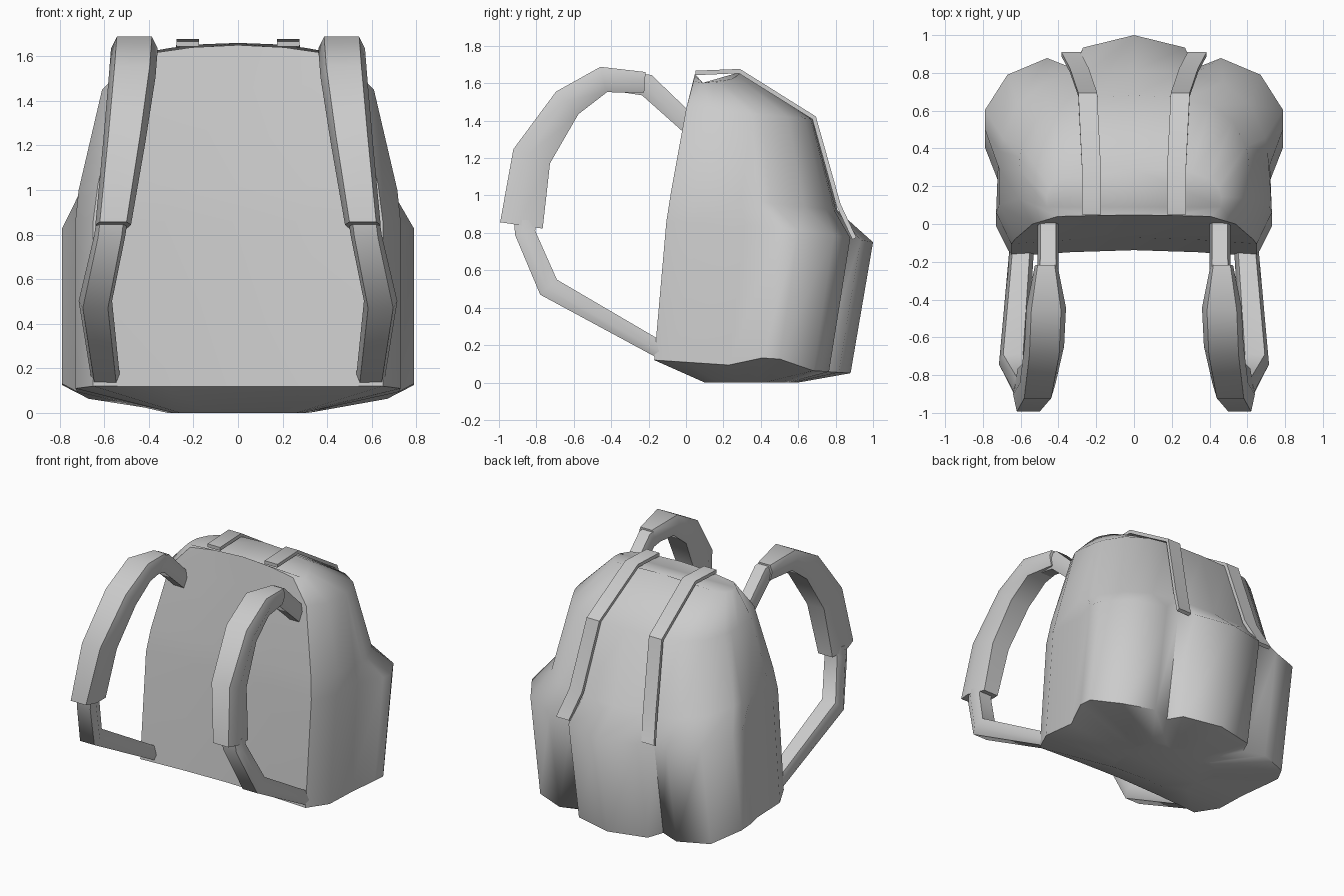
import bpy
import bmesh
import math
from mathutils import Vector

if "Cube" in bpy.data.objects:
    bpy.data.objects.remove(bpy.data.objects["Cube"])

grey = bpy.data.materials.new("plain grey")
grey.use_nodes = True
grey.diffuse_color = (0.6, 0.6, 0.6, 1)
grey.node_tree.nodes["Principled BSDF"].inputs["Base Color"].default_value = (0.6, 0.6, 0.6, 1)


def loft(name, rings, angle):
    """Join equal-length closed rings into a capped, smooth-shaded skin."""
    bm = bmesh.new()
    loops = [[bm.verts.new(p) for p in ring] for ring in rings]
    n = len(loops[0])
    for a, b in zip(loops, loops[1:]):
        for i in range(n):
            j = (i + 1) % n
            bm.faces.new((a[i], a[j], b[j], b[i]))
    bm.faces.new(loops[0])
    bm.faces.new(loops[-1])
    bmesh.ops.recalc_face_normals(bm, faces=bm.faces)
    mesh = bpy.data.meshes.new(name)
    bm.to_mesh(mesh)
    bm.free()
    mesh.materials.append(grey)
    obj = bpy.data.objects.new(name, mesh)
    bpy.context.collection.objects.link(obj)
    bpy.ops.object.select_all(action="DESELECT")
    obj.select_set(True)
    bpy.context.view_layer.objects.active = obj
    bpy.ops.object.shade_smooth_by_angle(angle=math.radians(angle))
    return obj


def sweep(name, path, profile, side, angle=50):
    """Sweep a profile along (x, y, z, half width, half thickness) stations."""
    pts = [Vector(s[:3]) for s in path]
    rings = []
    for i, (x, y, z, w, h) in enumerate(path):
        t = Vector((0, 0, 0))
        if i > 0:
            t += (pts[i] - pts[i - 1]).normalized()
        if i < len(pts) - 1:
            t += (pts[i + 1] - pts[i]).normalized()
        n = Vector((0, -t.z, t.y)).normalized()
        rings.append([(side * (x + u * w), y + n.y * v * h, z + n.z * v * h)
                      for u, v in profile])
    return loft(name, rings, angle)


# Half outlines from front centre to back centre: (x, depth fraction)
PLAIN = [(0, .03), (.45, .02), (.88, 0), (1, .2), (1, .42), (.97, .6),
         (.86, .8), (.66, .93), (.44, .98), (.34, .99), (0, 1)]
LOBED = [(0, .03), (.33, .02), (.65, 0), (.73, .15), (.72, .38), (.79, .55),
         (.79, .64), (.67, .81), (.46, .89), (.32, .84), (.27, .94), (0, 1)]
PLAIN.insert(5, (.99, .52))


def ring(outline, width, front, back, z_of):
    half = [(x * width, front + t * (back - front), z_of(x, t)) for x, t in outline]
    return half + [(-x, y, z) for x, y, z in half[-2:0:-1]]


# Main bag with a three-lobed pocket bulge at the lower back
loft("bag_body", [
    ring(LOBED, .4, .1, .6, lambda x, t: 0.0),
    ring(LOBED, 1, -.17, .88, lambda x, t: .12 - .07 * t + (.05 if x > .75 else 0)),
    ring(LOBED, 1, -.105, 1.0, lambda x, t: .86 - .11 * t * t),
    ring(PLAIN, .715, -.08, .81, lambda x, t: 1.02 - .1 * t),
    ring(PLAIN, .61, .0, .68, lambda x, t: 1.46 - .05 * t),
    ring(PLAIN, .46, .04, .29, lambda x, t: 1.65 + .01 * t - .05 * x * x),
], 60)

ROUND = [(-1, -.2), (-.7, 1), (.7, 1), (1, -.2), (.75, -1), (-.75, -1)]
FLAT = [(-1, -1), (-1, 1), (1, 1), (1, -1)]

for side, label in ((1, "left"), (-1, "right")):
    # Narrow webbing from the bag to the padded strap
    sweep("upper_webbing_" + label, [
        (.455, .06, 1.34, .055, .05),
        (.455, -.21, 1.59, .055, .06),
        (.46, -.46, 1.62, .06, .05)], ROUND, side)
    # Padded shoulder strap
    sweep("shoulder_pad_" + label, [
        (.465, -.22, 1.605, .06, .055),
        (.465, -.44, 1.62, .105, .07),
        (.475, -.635, 1.495, .105, .085),
        (.51, -.825, 1.21, .095, .105),
        (.56, -.88, .84, .08, .115)], ROUND, side)
    # Lower adjusting strap
    sweep("lower_strap_" + label, [
        (.565, -.86, .87, .07, .06),
        (.575, -.86, .8, .07, .055),
        (.64, -.735, .51, .075, .06),
        (.595, -.13, .17, .065, .045)], ROUND, side)
    # Flat compression ribbon over the top and down the back
    sweep("back_ribbon_" + label, [
        (.225, .05, 1.655, .05, .012),
        (.225, .285, 1.665, .05, .012),
        (.245, .685, 1.415, .05, .012),
        (.29, .815, .95, .05, .012),
        (.335, .9, .77, .05, .012)], FLAT, side, 40)
